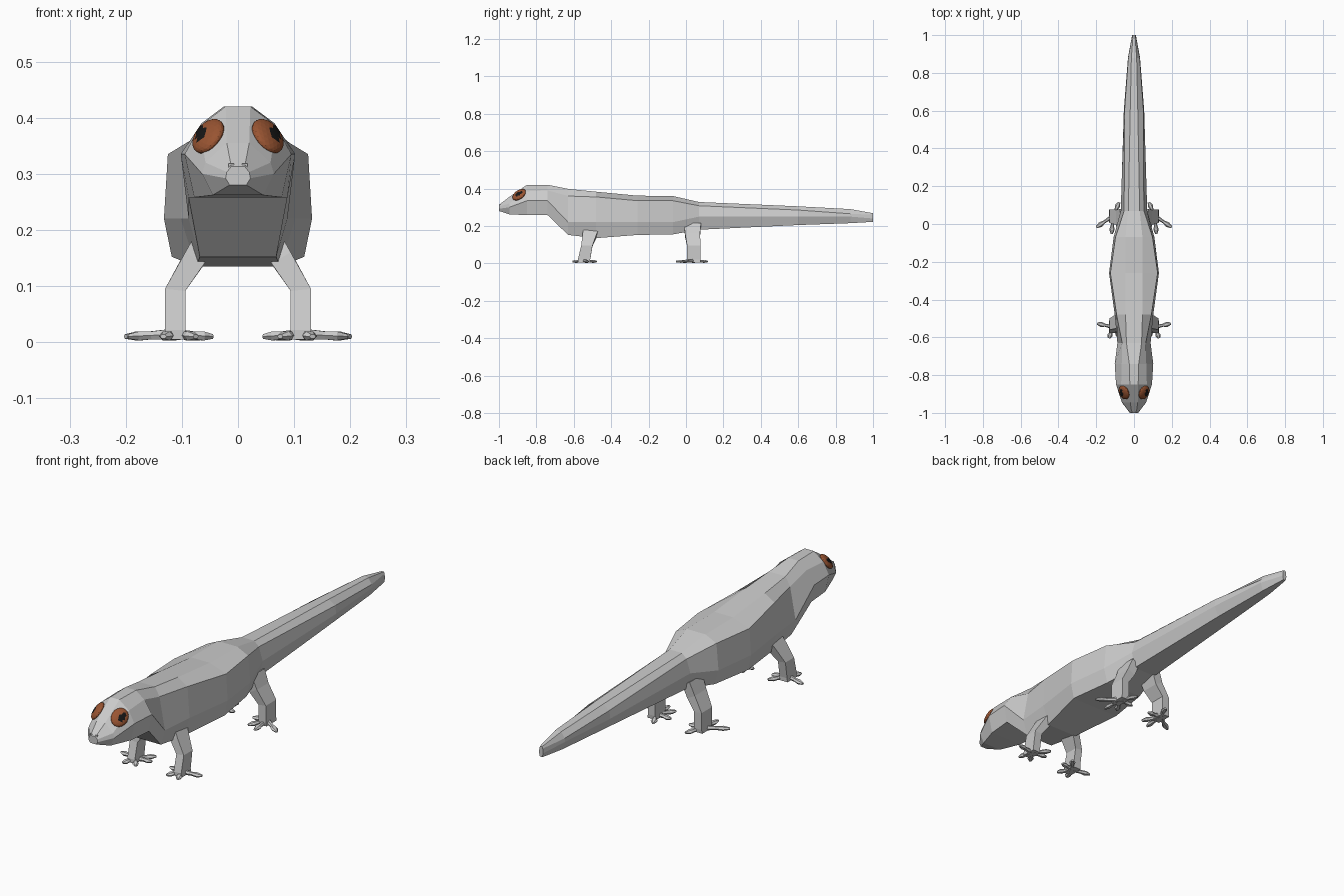
import bpy, bmesh, math
from mathutils import Vector, Matrix

if "Cube" in bpy.data.objects:
    bpy.data.objects.remove(bpy.data.objects["Cube"])


def material(name, rgb):
    m = bpy.data.materials.new(name)
    m.diffuse_color = (*rgb, 1)
    m.use_nodes = True
    m.node_tree.nodes["Principled BSDF"].inputs["Base Color"].default_value = m.diffuse_color
    return m


GREY = material("grey_skin", (0.6, 0.6, 0.6))
BROWN = material("brown_iris", (0.32, 0.09, 0.032))
BLACK = material("black_pupil", (0.008, 0.008, 0.008))


def finish(bm, name, mats=(GREY,)):
    bmesh.ops.recalc_face_normals(bm, faces=bm.faces)
    mesh = bpy.data.meshes.new(name)
    bm.to_mesh(mesh)
    bm.free()
    for m in mats:
        mesh.materials.append(m)
    ob = bpy.data.objects.new(name, mesh)
    bpy.context.collection.objects.link(ob)
    return ob


def loft(name, rings):
    """Skin a list of equal-length point rings and cap both ends."""
    bm = bmesh.new()
    vr = [[bm.verts.new(p) for p in r] for r in rings]
    n = len(vr[0])
    for a, b in zip(vr, vr[1:]):
        for i in range(n):
            j = (i + 1) % n
            bm.faces.new((a[i], a[j], b[j], b[i]))
    bm.faces.new(vr[0])
    bm.faces.new(vr[-1])
    return finish(bm, name)


# Head, trunk and tail: y, then (z, half width) for back, shoulder, flank, belly
SECTIONS = [
    (-1.00, .313, .012, .303, .020, .292, .022, .280, .015),
    (-.945, .355, .020, .320, .058, .300, .064, .262, .045),
    (-.85, .420, .022, .385, .068, .335, .095, .258, .078),
    (-.74, .420, .025, .390, .065, .335, .102, .258, .088),
    (-.63, .398, .040, .360, .062, .220, .088, .152, .068),
    (-.48, .383, .045, .355, .092, .220, .102, .135, .075),
    (-.26, .362, .045, .335, .125, .220, .132, .152, .118),
    (-.07, .360, .045, .335, .098, .220, .108, .155, .090),
    (.07, .328, .030, .308, .052, .250, .070, .180, .055),
    (.60, .305, .020, .285, .050, .250, .054, .205, .035),
    (.88, .290, .014, .265, .030, .250, .032, .215, .020),
    (1.00, .268, .005, .260, .008, .240, .010, .222, .006),
]
rings = []
for y, *s in SECTIONS:
    right = [(s[i + 1], y, s[i]) for i in range(0, 8, 2)]
    rings.append(right + [(-x, yy, z) for x, yy, z in reversed(right)])
loft("body", rings)


def leg(name, side, stations):
    """Four-sided leg; stations are x, y, z, half x, half y, tilt."""
    rs = []
    for x, y, z, hx, hy, tilt in stations:
        rs.append([(side * (x + sx * hx), y + sy * hy, z + sx * tilt)
                   for sx, sy in ((-1, -1), (1, -1), (1, 1), (-1, 1))])
    loft(name, rs)


def toe(name, side, start, end):
    """Flat toe with a narrow root and a wider rounded pad."""
    a, b = Vector((*start, .014)), Vector((*end, .010))
    d = b - a
    across = Vector((-d.y, d.x, 0)).normalized()
    rs = []
    for t, w, h in ((0, .011, .010), (.5, .008, .007), (.75, .014, .008), (1, .006, .004)):
        c = a + d * t
        ring = [c + across * w * u + Vector((0, 0, h * v))
                for u, v in ((-1, 0), (-.5, 1), (.5, 1), (1, 0), (.5, -1), (-.5, -1))]
        rs.append([(side * p.x, p.y, p.z) for p in ring])
    loft(name, rs)


FRONT_LEG = [(.062, -.505, .175, .018, .042, .010), (.077, -.515, .150, .017, .038, .010),
             (.112, -.530, .093, .018, .030, .002), (.112, -.545, .022, .018, .033, 0),
             (.112, -.545, .005, .020, .033, 0)]
HIND_LEG = [(.055, .035, .205, .018, .045, .010), (.077, .035, .150, .018, .040, .010),
            (.112, .042, .093, .018, .036, .002), (.112, .042, .022, .018, .036, 0),
            (.112, .042, .005, .020, .034, 0)]
FRONT_TOES = [(.195, -.527), (.133, -.605), (.075, -.600), (.045, -.530), (.060, -.480)]
HIND_TOES = [(.200, -.018), (.118, -.053), (.070, -.030), (.045, .040), (.078, .115)]

for side, label in ((1, "right"), (-1, "left")):
    for part, stations, tips in (("front", FRONT_LEG, FRONT_TOES), ("hind", HIND_LEG, HIND_TOES)):
        leg(f"{part}_leg_{label}", side, stations)
        foot = (.112, stations[-1][1])
        for i, tip in enumerate(tips):
            toe(f"{part}_toe_{label}_{i + 1}", side, foot, tip)

    # Eye: flattened ball lying on the sloping face, pupil chosen by distance
    along = Vector((.05, .82, .56)).normalized()
    normal = Vector((.62, -.47, .63))
    normal = (normal - along * normal.dot(along)).normalized()
    down = along.cross(normal).normalized()
    bm = bmesh.new()
    bmesh.ops.create_icosphere(bm, subdivisions=3, radius=1)
    for f in bm.faces:
        c = f.calc_center_median()
        if c.z > 0 and ((c.x - .05) / .5) ** 2 + ((c.y - .2) / .36) ** 2 < 1:
            f.material_index = 1
    for v in bm.verts:
        p = Vector((.053, -.892, .367)) + along * v.co.x * .041 + down * v.co.y * .034 + normal * v.co.z * .015
        v.co = (side * p.x, p.y, p.z)
    finish(bm, f"eye_{label}", (BROWN, BLACK))

    # Nostril bump
    bm = bmesh.new()
    bmesh.ops.create_cube(bm, size=1, matrix=Matrix.Translation((side * .012, -.988, .313))
                          @ Matrix.Diagonal((.010, .016, .010, 1)))
    finish(bm, f"nostril_{label}")

# Upper lip
bm = bmesh.new()
bmesh.ops.create_cube(bm, size=1, matrix=Matrix.Translation((0, -.991, .294))
                      @ Matrix.Diagonal((.036, .018, .008, 1)))
finish(bm, "upper_lip")
